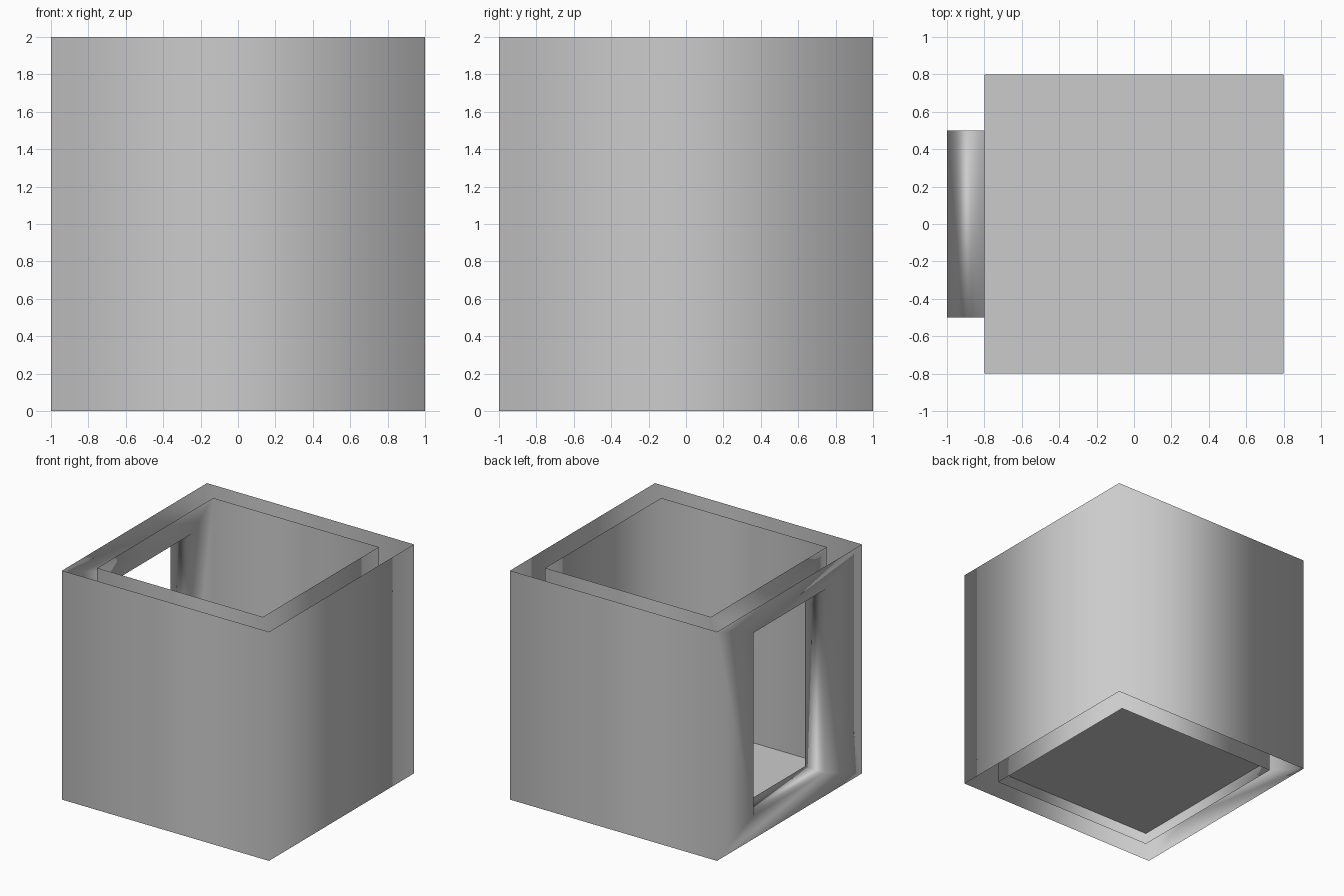
import bpy
import bmesh

cube = bpy.data.objects.get("Cube")
if cube:
    bpy.data.objects.remove(cube, do_unlink=True)

OUTER, INNER, HEIGHT = 1.0, 0.8, 2.0
DOOR_HALF, SILL, LINTEL = 0.5, 0.2, 1.8
FLOOR_Z = 0.1

grey = bpy.data.materials.new("plain_grey")
grey.use_nodes = True
colour = (0.6, 0.6, 0.6, 1)
grey.diffuse_color = colour
grey.node_tree.nodes["Principled BSDF"].inputs["Base Color"].default_value = colour


def finish(bm, name, smooth):
    mesh = bpy.data.meshes.new(name)
    bm.to_mesh(mesh)
    bm.free()
    mesh.materials.append(grey)
    for poly in mesh.polygons:
        poly.use_smooth = smooth
    obj = bpy.data.objects.new(name, mesh)
    bpy.context.collection.objects.link(obj)
    return obj


def bridge(bm, ring_a, ring_b):
    """Join two closed rings of four vertices with quads."""
    for i in range(4):
        j = (i + 1) % 4
        bm.faces.new((ring_a[i], ring_a[j], ring_b[j], ring_b[i]))


def wall_sheet(bm, r):
    """One square sheet, open above and below, with a doorway on -x."""
    plan = [(-r, -r), (r, -r), (r, r), (-r, r)]
    low = [bm.verts.new((x, y, 0)) for x, y in plan]
    top = [bm.verts.new((x, y, HEIGHT)) for x, y in plan]
    for i in range(3):
        bm.faces.new((low[i], low[i + 1], top[i + 1], top[i]))
    d = DOOR_HALF
    hole = [bm.verts.new((-r, y, z)) for y, z in
            ((d, SILL), (-d, SILL), (-d, LINTEL), (d, LINTEL))]
    bridge(bm, [low[3], low[0], top[0], top[3]], hole)
    return hole


# Walls: outer and inner sheets joined only through the doorway reveal
bm = bmesh.new()
outer_hole = wall_sheet(bm, OUTER)
inner_hole = wall_sheet(bm, INNER)
bridge(bm, outer_hole, inner_hole)
bmesh.ops.recalc_face_normals(bm, faces=bm.faces[:])
bm.faces.ensure_lookup_table()
if bm.faces[0].normal.y > 0:
    bmesh.ops.reverse_faces(bm, faces=bm.faces[:])
finish(bm, "walls", True)

# Floor: a single sheet between the inner walls
bm = bmesh.new()
bmesh.ops.create_grid(bm, x_segments=1, y_segments=1, size=INNER)
bmesh.ops.translate(bm, verts=bm.verts[:], vec=(0, 0, FLOOR_Z))
finish(bm, "floor", False)
